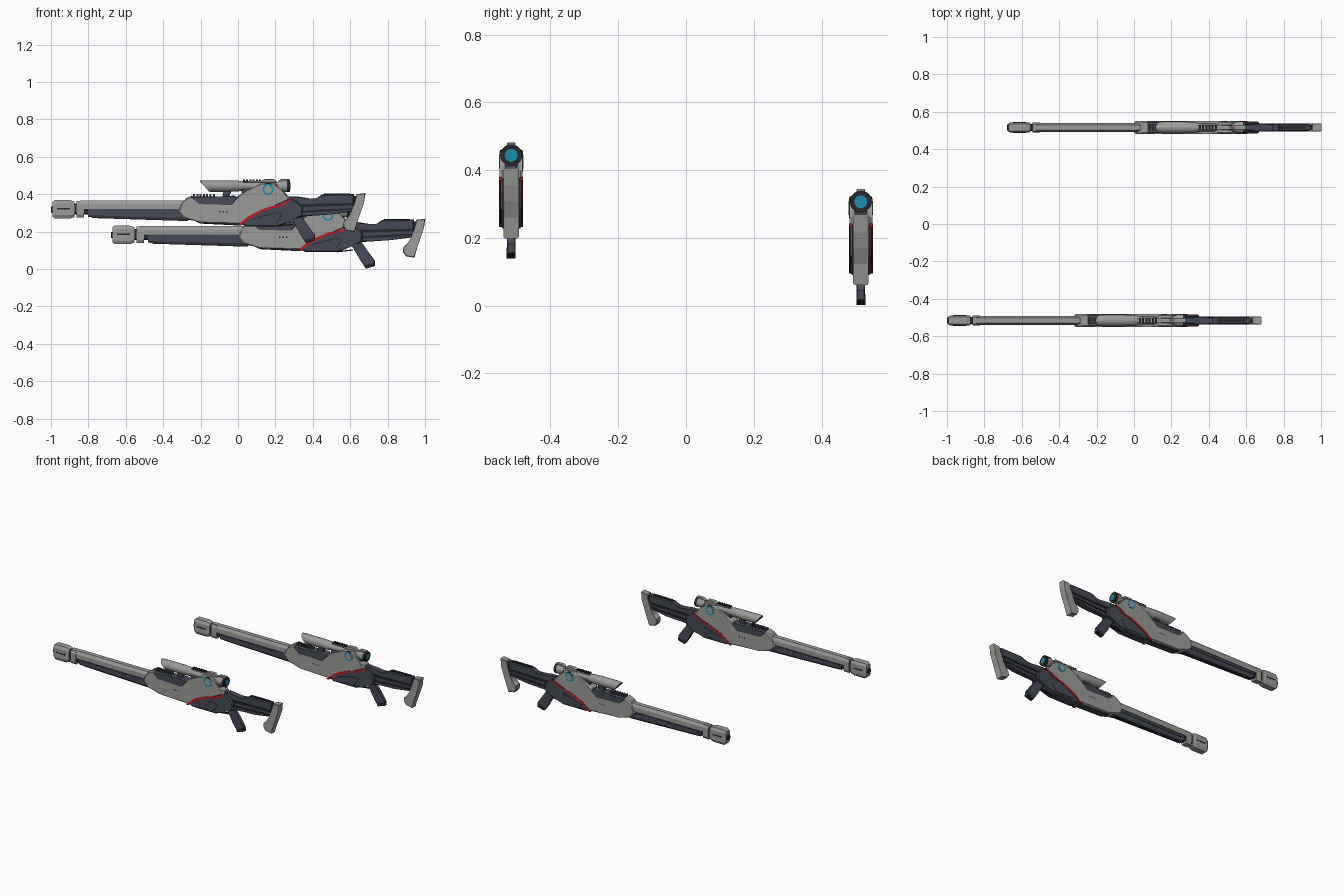
import bpy, bmesh, math
from mathutils import Vector

if "Cube" in bpy.data.objects:
    bpy.data.objects.remove(bpy.data.objects["Cube"])

# Profiles are drawn in drawing units: 187 per unit, x origin 238, z origin 269.5 (z down)
K = 187.0
Y0 = -0.516                      # first rifle's centre plane
OFFSET = (0.32, 1.032, -0.137)   # second rifle relative to first


def X(u):
    return (u - 238) / K


def Z(v):
    return (269.5 - v) / K


def material(name, rgb):
    m = bpy.data.materials.new(name)
    m.diffuse_color = (*rgb, 1)
    m.use_nodes = True
    m.node_tree.nodes["Principled BSDF"].inputs["Base Color"].default_value = m.diffuse_color
    return m


GREY = material("light grey", (0.33, 0.33, 0.32))
DARK = material("slate", (0.062, 0.068, 0.092))
BLACK = material("black", (0.02, 0.021, 0.025))
RED = material("red", (0.5, 0.012, 0.018))
CYAN = material("cyan", (0.01, 0.27, 0.42))


def finish(bm, name, mat, smooth=False):
    bmesh.ops.recalc_face_normals(bm, faces=bm.faces[:])
    me = bpy.data.meshes.new(name)
    bm.to_mesh(me)
    bm.free()
    me.materials.append(mat)
    for p in me.polygons:
        p.use_smooth = smooth and len(p.vertices) == 4
    for i, off in enumerate(((0, 0, 0), OFFSET)):
        ob = bpy.data.objects.new(f"{name}_{i + 1}", me)
        ob.location = Vector((0, Y0, 0)) + Vector(off)
        bpy.context.collection.objects.link(ob)


def slab(bm, pts, ya, yb, chamfer):
    """Extrude a side profile between two y values, chamfering the rims."""
    a = [bm.verts.new((X(u), ya, Z(v))) for u, v in pts]
    b = [bm.verts.new((X(u), yb, Z(v))) for u, v in pts]
    caps = [bm.faces.new(a), bm.faces.new(b[::-1])]
    n = len(pts)
    for i in range(n):
        j = (i + 1) % n
        bm.faces.new((a[j], a[i], b[i], b[j]))
    if chamfer:
        edges = [e for f in caps for e in f.edges]
        bmesh.ops.bevel(bm, geom=edges, offset=chamfer, segments=1,
                        affect='EDGES', clamp_overlap=True)


def prism(name, pts, half, mat, chamfer=0.0):
    bm = bmesh.new()
    slab(bm, pts, -half, half, chamfer)
    finish(bm, name, mat)


def side_plates(name, outlines, ya, yb, mat, chamfer=0.0):
    """Matching plates on both flanks."""
    bm = bmesh.new()
    for pts in outlines:
        slab(bm, pts, ya, yb, chamfer)
        slab(bm, pts, -yb, -ya, chamfer)
    finish(bm, name, mat)


def box(u0, u1, v0, v1):
    return [(u0, v0), (u1, v0), (u1, v1), (u0, v1)]


def loft(name, rings, mat, smooth=False):
    """Skin a list of equal-length point rings, capping both ends."""
    bm = bmesh.new()
    loops = [[bm.verts.new(p) for p in r] for r in rings]
    n = len(loops[0])
    for a, b in zip(loops, loops[1:]):
        for i in range(n):
            j = (i + 1) % n
            bm.faces.new((a[i], a[j], b[j], b[i]))
    bm.faces.new(loops[0])
    bm.faces.new(loops[-1])
    finish(bm, name, mat, smooth)


def section(u, yz):
    return [(X(u), y, Z(v)) for y, v in yz]


def octagon(u, half, v0, v1, c=0.3):
    """Chamfered rectangle across the bore at station u."""
    h, d = half * (1 - c), (v1 - v0) * c * 0.6
    right = [(h, v0), (half, v0 + d), (half, v1 - d), (h, v1)]
    return section(u, right + [(-y, v) for y, v in right[::-1]])


def tube(name, stations, mat, v=186.5, n=20, slant=0.0):
    """Round body along x; slant pushes the first ring's lower half back."""
    rings = []
    for k, (u, r) in enumerate(stations):
        ring = []
        for i in range(n):
            t = 2 * math.pi * i / n
            s = slant * (1 - math.sin(t)) if k < 2 else 0
            ring.append((X(u + s), r * math.cos(t), Z(v) + r * math.sin(t)))
        rings.append(ring)
    loft(name, rings, mat, True)


def turret(name, u, v, r, half, mat, n=20):
    loft(name, [[(X(u) + r * math.cos(2 * math.pi * i / n), y,
                  Z(v) + r * math.sin(2 * math.pi * i / n)) for i in range(n)]
                for y in (-half, half)], mat, True)


# Muzzle brake and collar
tube("muzzle_bore", [(51, 0.016), (56, 0.016)], BLACK, v=210, n=12)
loft("muzzle_brake", [octagon(52.5, 0.022, 202, 217), octagon(55, 0.028, 200.5, 219),
                      octagon(70, 0.028, 200.5, 219), octagon(74.5, 0.025, 202, 217.5)], GREY)
loft("muzzle_neck", [octagon(74, 0.019, 204, 215), octagon(92, 0.019, 204, 215)], BLACK)
loft("muzzle_collar", [octagon(76.5, 0.026, 201.5, 218), octagon(84, 0.026, 201.5, 218)], GREY)
side_plates("muzzle_vent", [box(57, 70, 208.5, 210)], 0.024, 0.0288, BLACK)

# Barrel: grey shroud above, dark ribbed barrel below
shroud = [(0.014, 201), (0.024, 204.5), (0.024, 209.5), (-0.024, 209.5), (-0.024, 204.5), (-0.014, 201)]
loft("barrel_shroud", [section(80, shroud), section(192, shroud)], GREY)
loft("barrel_lower", [octagon(88, 0.02, 208, 217.5), octagon(190, 0.022, 208, 220.5)], DARK)
side_plates("barrel_ribs", [[(90, 211), (188, 211), (188, 213.5), (90, 213)]], 0.018, 0.0245, DARK)
prism("barrel_keel", [(92, 216), (188, 217), (188, 221.5), (92, 218.5)], 0.008, BLACK)

# Main grey hull with handguard cradle
prism("upper_receiver", [(178, 212), (182, 204), (186, 198.5), (192, 196), (198, 206), (232, 207),
                         (238, 196), (246, 191.5), (256, 187), (262, 183), (276, 184), (281, 192),
                         (287, 195), (291, 200), (272, 207), (256, 215), (241, 225),
                         (200, 222.5), (184, 219)], 0.034, GREY, 0.008)
prism("handguard_inset", [(191, 197), (222, 197), (234, 196), (240, 199), (234, 209), (197, 209)],
      0.029, DARK, 0.006)
prism("handguard_floor", [(190, 219), (240, 222), (240, 226), (200, 224)], 0.02, DARK, 0.004)
for i in range(7):
    prism(f"handguard_rail_tooth_{i + 1}", box(193 + i * 3.3, 195 + i * 3.3, 194.3, 198), 0.015, DARK)
side_plates("hull_vents", [box(u, u + 1.5, 211.2, 212.7) for u in (219, 222.5, 226)], 0.031, 0.0346, BLACK)

# Lower receiver and red trim
prism("lower_receiver", [(239, 223.5), (256, 213), (272, 205.5), (288, 198), (297, 202), (303, 208),
                         (302, 217), (289, 221), (278, 227), (246, 227)], 0.032, DARK, 0.007)
side_plates("red_trim", [[(238, 225.5), (247, 217.5), (256, 212.5), (268, 207.5), (280, 205), (291, 198.5),
                          (291.5, 200.5), (281, 206.8), (269, 209.5), (257, 215), (248, 220), (241, 226)]],
            0.0275, 0.0355, RED)
side_plates("magazine_panel", [[(252, 219.5), (276, 213), (282, 215), (276, 224), (252, 224)]],
            0.029, 0.0335, DARK, 0.001)

# Trigger, guard and grip
prism("trigger", [(284, 219), (287, 219), (286, 224), (284.5, 224.5)], 0.005, BLACK)
prism("trigger_guard", [(277, 226), (293, 224.2), (293, 225.4), (277, 227.2)], 0.008, BLACK)
prism("grip", [(291, 219), (301, 216), (308, 226), (315, 235.5), (315, 240.5), (306, 243.3), (301, 236)],
      0.0125, DARK, 0.003)
prism("grip_base", [(304.5, 240), (314.5, 237.5), (315.2, 240.8), (306, 243.5)], 0.0135, BLACK)

# Stock and shoulder plate
prism("stock", [(286, 197), (298, 197), (311, 200), (317, 199.5), (322, 195), (354, 194.5),
                (354, 212), (330, 215), (300, 217)], 0.0185, DARK, 0.005)
side_plates("stock_ribs", [[(300, 204.5), (353, 203.5), (353, 206), (300, 207.5)],
                           [(300, 211), (353, 208.5), (353, 210.5), (300, 213.5)]], 0.0165, 0.022, BLACK)
prism("cheek_ridge", [(324, 194), (350, 193.8), (350, 197), (322, 197)], 0.009, BLACK)
prism("butt_link", box(351, 359, 196.5, 210), 0.012, BLACK)
prism("butt_plate", [(356.5, 194.5), (365.5, 193.5), (364, 203), (361, 212), (357, 221), (354.5, 232.5),
                     (346, 231), (343, 226.5), (343.5, 222), (348, 219), (352, 211), (355.5, 203)],
      0.0225, GREY, 0.004)

# Scope: slant-fronted hood, body, eyepiece
tube("scope_hood", [(200, 0.030), (202, 0.031), (228, 0.031), (238, 0.029), (246, 0.021), (282, 0.021)],
     GREY, slant=4.5)
tube("scope_objective", [(199.6, 0.025), (202.5, 0.025), (214, 0.022)], BLACK, slant=4.5)
tube("scope_eyepiece", [(278, 0.024), (281, 0.031), (289.3, 0.032)], GREY)
tube("eyepiece_rim", [(287, 0.0325), (290, 0.0325)], BLACK)
tube("eyepiece_lens", [(288, 0.019), (290.4, 0.019)], CYAN)
prism("scope_mount", [(224, 190), (232, 190), (229, 198), (222, 198)], 0.012, DARK, 0.002)
prism("scope_saddle", [(240, 187), (282, 187), (284, 194), (242, 194)], 0.018, DARK, 0.003)
prism("scope_rail", [(240, 183), (243, 181.5), (262, 181.5), (265, 179.5), (274, 179.5), (278, 183)],
      0.013, GREY, 0.002)
for i in range(6):
    prism(f"scope_rail_tooth_{i + 1}", box(243 + i * 3.2, 245 + i * 3.2, 180, 183), 0.011, BLACK)
prism("eyepiece_tab", [(278, 181.5), (281, 179.6), (289.5, 179.6), (289.5, 183)], 0.013, GREY, 0.002)

# Side dial with glowing ring, both flanks
turret("dial_housing", 268, 190, 0.034, 0.033, BLACK)
turret("dial_ring", 268, 190, 0.030, 0.0348, CYAN)
turret("dial_cap", 268, 190, 0.021, 0.0358, GREY)
